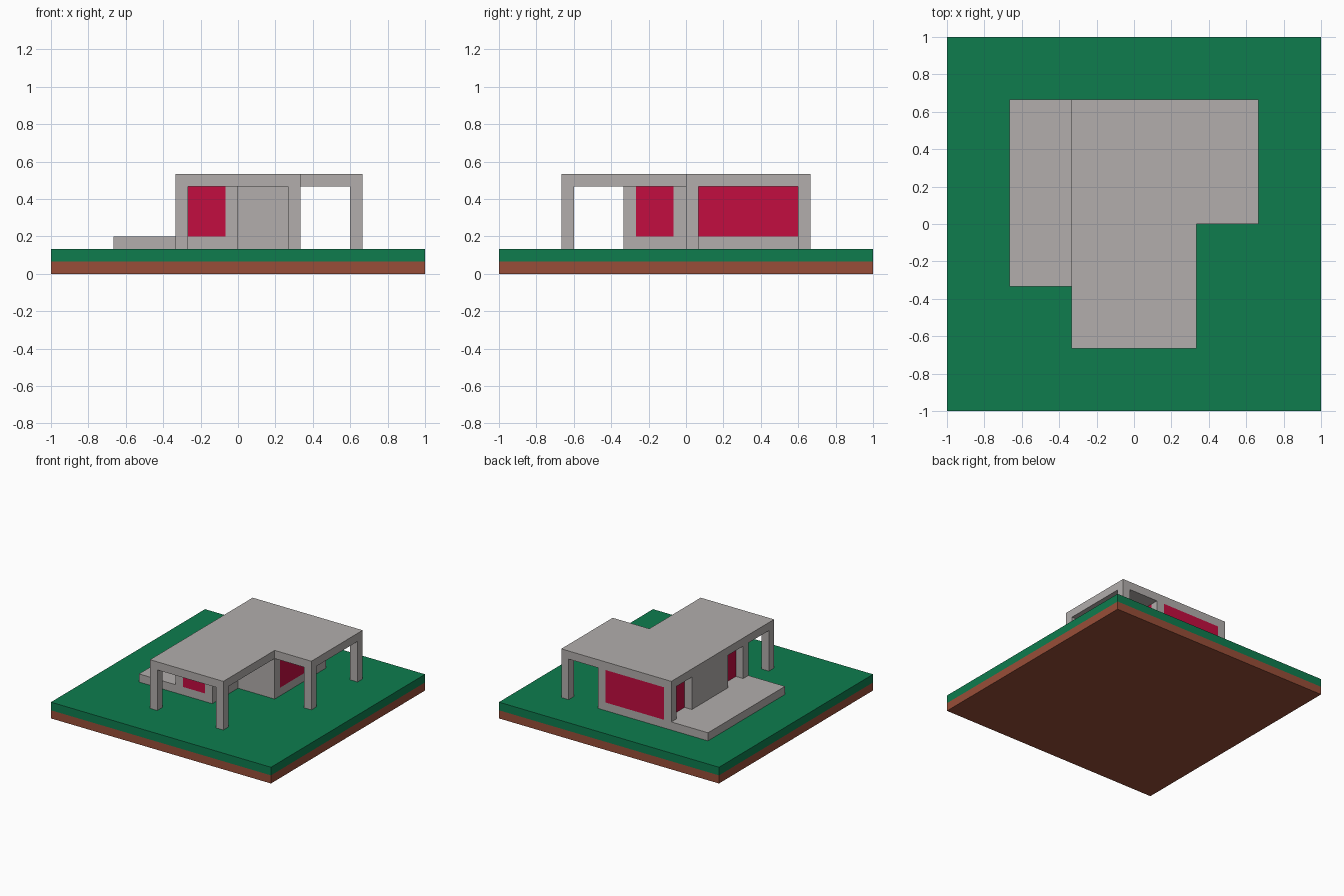
import bpy
import bmesh

cube = bpy.data.objects.get("Cube")
if cube:
    bpy.data.objects.remove(cube, do_unlink=True)

U = 1 / 15  # building module


def material(name, rgb):
    m = bpy.data.materials.new(name)
    m.use_nodes = True
    colour = (*rgb, 1)
    m.diffuse_color = colour
    bsdf = next(n for n in m.node_tree.nodes if n.type == "BSDF_PRINCIPLED")
    bsdf.inputs["Base Color"].default_value = colour
    return m


CONCRETE = material("concrete_grey", (0.445, 0.423, 0.413))
GLASS = material("crimson_glass", (0.54, 0.004, 0.051))
GRASS = material("grass_green", (0.0044, 0.202, 0.076))
SOIL = material("soil_brown", (0.314, 0.076, 0.04))


def prism(name, outline, z0, z1, mat):
    """Extrude a plan outline, in modules, from z0 to z1."""
    bm = bmesh.new()
    face = bm.faces.new([bm.verts.new((x * U, y * U, z0 * U)) for x, y in outline])
    top = bmesh.ops.extrude_face_region(bm, geom=[face])["geom"]
    bmesh.ops.translate(bm, vec=(0, 0, (z1 - z0) * U),
                        verts=[v for v in top if isinstance(v, bmesh.types.BMVert)])
    bmesh.ops.recalc_face_normals(bm, faces=bm.faces)
    mesh = bpy.data.meshes.new(name)
    bm.to_mesh(mesh)
    bm.free()
    mesh.materials.append(mat)
    obj = bpy.data.objects.new(name, mesh)
    bpy.context.collection.objects.link(obj)
    return obj


def box(name, x0, x1, y0, y1, z0, z1, mat):
    return prism(name, [(x0, y0), (x1, y0), (x1, y1), (x0, y1)], z0, z1, mat)


# Ground block
box("soil", -15, 15, -15, 15, 0, 1, SOIL)
box("lawn", -15, 15, -15, 15, 1, 2, GRASS)

# Floor slab with the side terrace, and the flat roof
prism("floor_slab", [(-10, -5), (0, -5), (0, 0), (5, 0), (5, 10), (-10, 10)], 2, 3, CONCRETE)
prism("roof", [(-5, -10), (5, -10), (5, 0), (10, 0), (10, 10), (-5, 10)], 7, 8, CONCRETE)

# Free-standing roof posts
for name, x, y in (("front_post_right", -5, -10), ("front_post_left", 4, -10),
                   ("side_post_front", 9, 0), ("side_post_back", 9, 9)):
    box(name, x, x + 1, y, y + 1, 2, 7, CONCRETE)

# Wall pieces and flush windows between floor and roof: x0, x1, y0, y1
walls = {
    "front_corner_pier": (-5, -4, -5, -4),
    "inner_front_pier": (-1, 0, -5, -4),
    "inner_back_pier": (-1, 0, -1, 1),
    "porch_wall": (0, 4, 0, 1),
    "left_front_pier": (4, 5, 0, 1),
    "left_back_pier": (4, 5, 9, 10),
    "back_corner_pier": (-5, -4, 9, 10),
    "terrace_wall": (-5, -4, -1, 6),
}
windows = {
    "front_window": (-4, -1, -5, -4),
    "porch_window": (-1, 0, -4, -1),
    "left_window": (4, 5, 1, 9),
    "back_window": (-4, 4, 9, 10),
    # Glass doors set back to the inner side of the terrace wall
    "terrace_door_front": (-4, -3.87, -4, -1),
    "terrace_door_back": (-4, -3.87, 6, 9),
}
for parts, mat in ((walls, CONCRETE), (windows, GLASS)):
    for name, extent in parts.items():
        box(name, *extent, 3, 7, mat)
